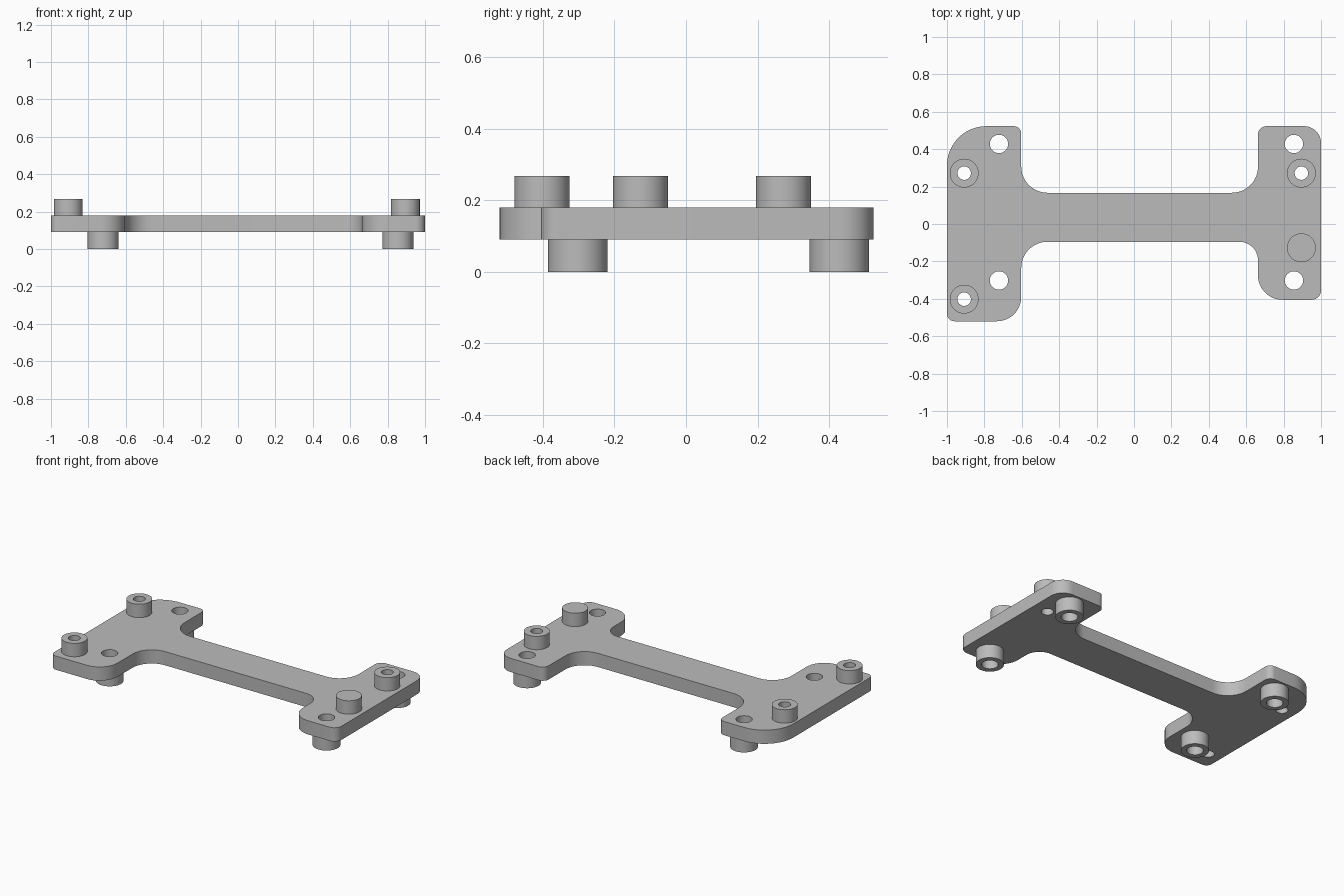
import bpy, bmesh, math
from mathutils import Vector

cube = bpy.data.objects.get("Cube")
if cube:
    bpy.data.objects.remove(cube, do_unlink=True)

GREY = (0.5, 0.5, 0.5, 1.0)
mat = bpy.data.materials.new("plain grey")
mat.use_nodes = True
mat.diffuse_color = GREY
mat.node_tree.nodes["Principled BSDF"].inputs["Base Color"].default_value = GREY

BOTTOM, TOP, HEIGHT = 0.09, 0.18, 0.268


def circle(x, y, r, n=48):
    return [(x + r * math.cos(math.tau * i / n), y + r * math.sin(math.tau * i / n))
            for i in range(n)]


def rounded(corners, steps=12):
    """Outline with each corner (x, y, radius) replaced by an arc."""
    pts = []
    for i, (x, y, r) in enumerate(corners):
        p = Vector((x, y))
        a = (Vector(corners[i - 1][:2]) - p).normalized()
        b = (Vector(corners[(i + 1) % len(corners)][:2]) - p).normalized()
        centre = p + (a + b) * r
        for k in range(steps + 1):
            t = math.pi / 2 * k / steps
            pts.append(tuple(centre - b * r * math.cos(t) - a * r * math.sin(t)))
    return pts


def extrude_part(name, loops, z0, z1):
    """Fill the outline minus its inner loops and extrude from z0 to z1."""
    bm = bmesh.new()
    edges = []
    for loop in loops:
        vs = [bm.verts.new((x, y, z0)) for x, y in loop]
        edges += [bm.edges.new((v, vs[(i + 1) % len(vs)])) for i, v in enumerate(vs)]
    bmesh.ops.triangle_fill(bm, use_beauty=True, use_dissolve=False, edges=edges)
    out = bmesh.ops.extrude_face_region(bm, geom=bm.faces[:])
    for v in out["geom"]:
        if isinstance(v, bmesh.types.BMVert):
            v.co.z = z1
    bmesh.ops.recalc_face_normals(bm, faces=bm.faces[:])
    mesh = bpy.data.meshes.new(name)
    bm.to_mesh(mesh)
    bm.free()
    mesh.materials.append(mat)
    obj = bpy.data.objects.new(name, mesh)
    bpy.context.collection.objects.link(obj)
    bpy.ops.object.select_all(action='DESELECT')
    obj.select_set(True)
    bpy.context.view_layer.objects.active = obj
    bpy.ops.object.shade_smooth_by_angle(angle=math.radians(30))
    return obj


# Plate outline, counter-clockwise from the front right corner
OUTLINE = [
    (-1, -0.52, 0.04), (-0.603, -0.52, 0.13), (-0.603, -0.095, 0.14),
    (0.663, -0.095, 0.10), (0.663, -0.405, 0.13), (1, -0.405, 0.05),
    (1, 0.523, 0.09), (0.663, 0.523, 0.045), (0.663, 0.167, 0.14),
    (-0.603, 0.167, 0.14), (-0.603, 0.523, 0.04), (-1, 0.523, 0.21),
]

# Boss centres
UPPER = {"back_right": (-0.908, 0.272), "front_right": (-0.908, -0.402),
         "back_left": (0.895, 0.272)}
LOWER = {"back_right": (-0.722, 0.428), "front_right": (-0.722, -0.302),
         "back_left": (0.855, 0.428), "front_left": (0.855, -0.302)}
UPPER_R, UPPER_HOLE, LOWER_R, LOWER_HOLE = 0.077, 0.036, 0.083, 0.049

# Plate with through holes
holes = [circle(*c, UPPER_HOLE) for c in UPPER.values()]
holes += [circle(*c, LOWER_HOLE) for c in LOWER.values()]
extrude_part("plate", [rounded(OUTLINE)] + holes, BOTTOM, TOP)

# Hollow bosses above and below, plus one solid peg
for place, c in UPPER.items():
    extrude_part("upper_boss_" + place, [circle(*c, UPPER_R), circle(*c, UPPER_HOLE)], TOP, HEIGHT)
for place, c in LOWER.items():
    extrude_part("lower_boss_" + place, [circle(*c, LOWER_R), circle(*c, LOWER_HOLE)], 0, BOTTOM)
extrude_part("solid_peg", [circle(0.895, -0.127, UPPER_R)], TOP, HEIGHT)
